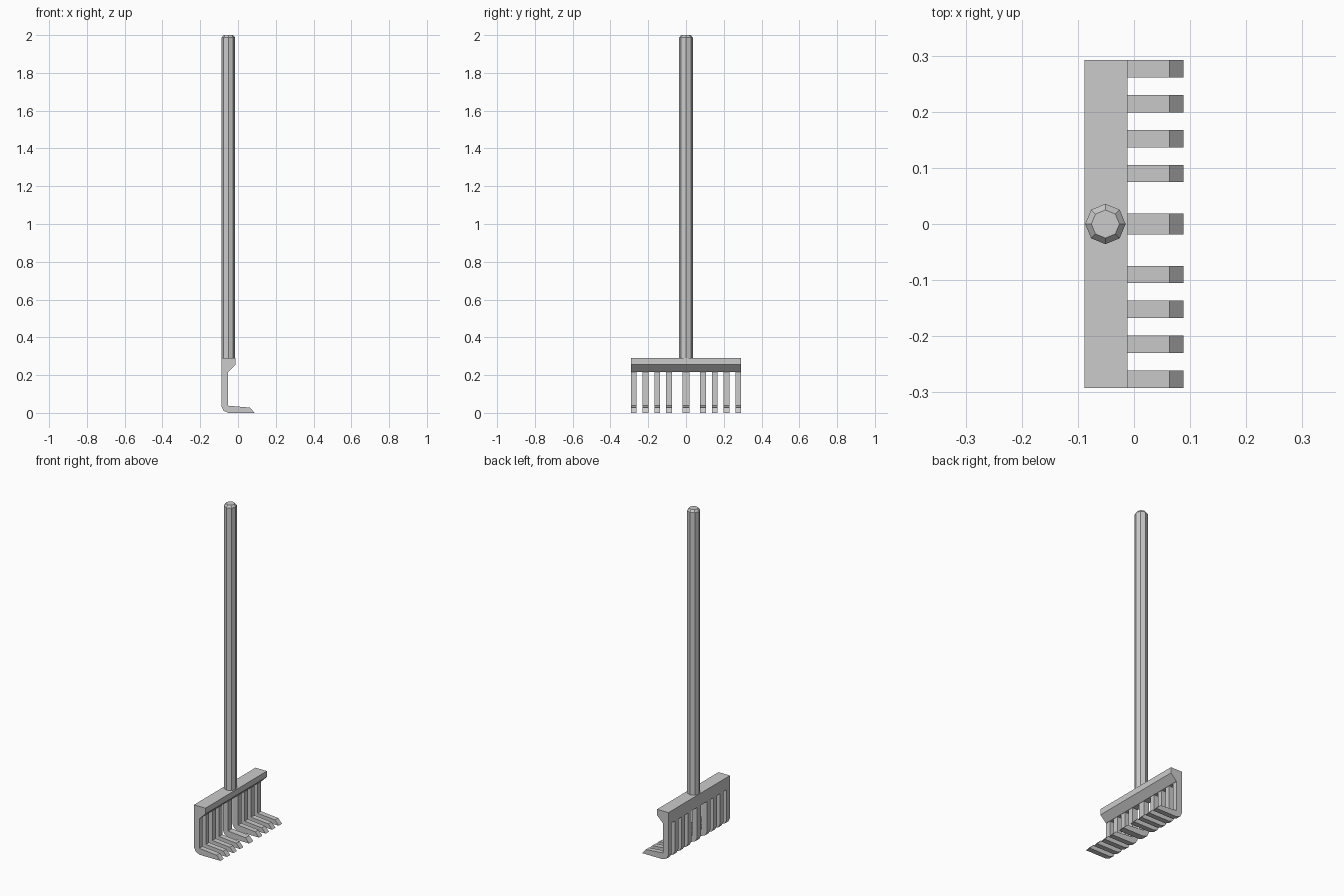
import bpy, bmesh
from math import cos, sin, pi

if "Cube" in bpy.data.objects:
    bpy.data.objects.remove(bpy.data.objects["Cube"])


def extrude_y(name, profile, y0, y1):
    """Extrude an (x, z) profile from y0 to y1."""
    bm = bmesh.new()
    face = bm.faces.new([bm.verts.new((x, y0, z)) for x, z in profile])
    res = bmesh.ops.extrude_face_region(bm, geom=[face])
    verts = [v for v in res["geom"] if isinstance(v, bmesh.types.BMVert)]
    bmesh.ops.translate(bm, verts=verts, vec=(0, y1 - y0, 0))
    return finish(name, bm)


def finish(name, bm):
    bmesh.ops.recalc_face_normals(bm, faces=bm.faces[:])
    mesh = bpy.data.meshes.new(name)
    bm.to_mesh(mesh)
    bm.free()
    obj = bpy.data.objects.new(name, mesh)
    bpy.context.collection.objects.link(obj)
    return obj


# Head bar with slanted underside
extrude_y("head_bar", [(-0.088, 0.29), (-0.012, 0.29), (-0.012, 0.255),
                       (-0.05, 0.217), (-0.088, 0.217)], -0.292, 0.292)

# Bent tines: a wider one in the middle, four each side
tine = [(-0.088, 0.217), (-0.088, 0.035), (-0.076, 0.011), (-0.05, 0.0),
        (0.088, 0.0), (0.063, 0.028), (-0.052, 0.038), (-0.052, 0.217)]
extrude_y("tine_middle", tine, -0.019, 0.019)
for side in (-1, 1):
    for i in range(4):
        y = side * (0.09 + i * 0.0622)
        extrude_y(f"tine_{'left' if side < 0 else 'right'}_{i + 1}",
                  tine, y - 0.0155, y + 0.0155)

# Octagonal handle with chamfered top
bm = bmesh.new()
rings = []
for r, z in [(0.036, 0.285), (0.036, 1.987), (0.025, 2.0)]:
    rings.append([bm.verts.new((-0.051 + r * cos(k * pi / 4), r * sin(k * pi / 4), z))
                  for k in range(8)])
for a, b in zip(rings, rings[1:]):
    for k in range(8):
        bm.faces.new((a[k], a[(k + 1) % 8], b[(k + 1) % 8], b[k]))
bm.faces.new(rings[0])
bm.faces.new(rings[-1])
finish("handle", bm)
